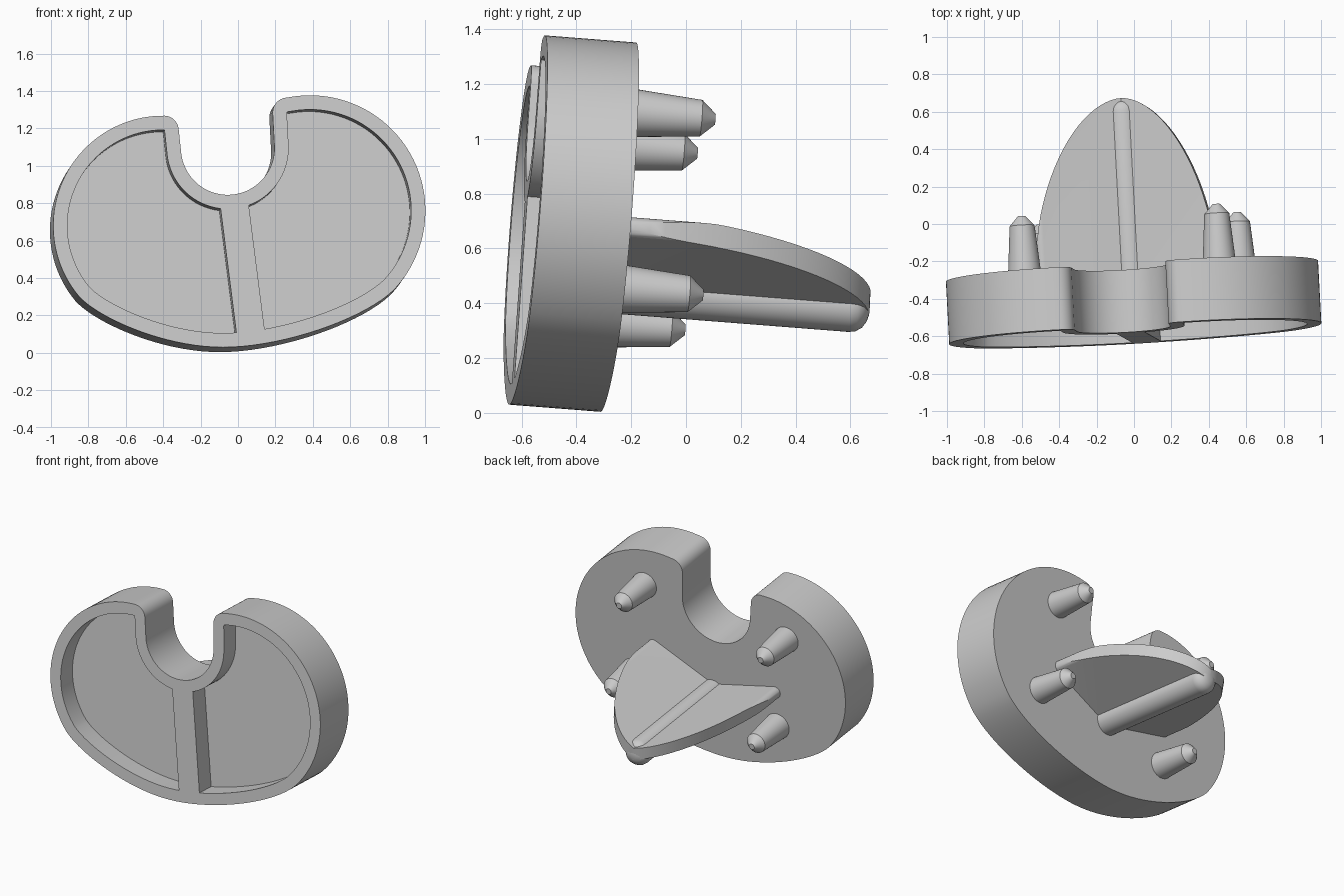
import bpy, bmesh
from math import sin, cos, tan, radians, pi
from mathutils import Vector, Matrix
from mathutils.geometry import interpolate_bezier

if "Cube" in bpy.data.objects:
    bpy.data.objects.remove(bpy.data.objects["Cube"])

# Tilted frame: local x = across, y = depth from the front face, z = up the plate
A, B, Y0 = 0.053, 0.078, -0.643          # front face plane: y = Y0 + A x + B z
ROLL = radians(7)
W = Vector((-A, 1, -B)).normalized()
U = Vector((cos(ROLL), A * cos(ROLL) + B * sin(ROLL), sin(ROLL))).normalized()
V = U.cross(W)
M = Matrix((U, W, V)).transposed().to_4x4()
M.translation = Vector((0.005, Y0 + A * 0.005 + B * 0.476, 0.476))
INV = M.inverted()
THICK, RIM, POCKET = 0.335, 0.076, 0.14


def finish(name, bm):
    bmesh.ops.recalc_face_normals(bm, faces=bm.faces)
    bm.transform(M)
    me = bpy.data.meshes.new(name)
    bm.to_mesh(me)
    bm.free()
    ob = bpy.data.objects.new(name, me)
    bpy.context.collection.objects.link(ob)
    return ob


def prism(name, pts, a, b, vertical=False):
    """Extrude a 2D outline along depth (or along local z if vertical)."""
    bm = bmesh.new()
    place = (lambda p, t: (p[0], p[1], t)) if vertical else (lambda p, t: (p[0], t, p[1]))
    lo, hi = [[bm.verts.new(place(p, t)) for p in pts] for t in (a, b)]
    bm.faces.new(lo)
    bm.faces.new(hi)
    for i in range(len(pts)):
        bm.faces.new((lo[i - 1], lo[i], hi[i], hi[i - 1]))
    return finish(name, bm)


def lathe(name, profile, cx=0, cz=0, n=40):
    """Turn a (radius, depth) profile around an axis along depth."""
    bm = bmesh.new()
    rings = [[bm.verts.new((cx + r * cos(2 * pi * i / n), y, cz + r * sin(2 * pi * i / n)))
              for i in range(n)] for r, y in profile]
    for p, q in zip(rings, rings[1:]):
        for i in range(n):
            bm.faces.new((p[i - 1], p[i], q[i], q[i - 1]))
    bm.faces.new(rings[0])
    bm.faces.new(rings[-1])
    return finish(name, bm)


def boolean(ob, cutter, op):
    m = ob.modifiers.new("cut", 'BOOLEAN')
    m.operation, m.solver, m.object = op, 'EXACT', cutter
    bpy.context.view_layer.objects.active = ob
    bpy.ops.object.modifier_apply(modifier=m.name)
    bpy.data.objects.remove(cutter)


def arc(cx, cz, r, a0, a1, n):
    return [Vector((cx + r * cos(radians(a0 + (a1 - a0) * i / n)),
                    cz + r * sin(radians(a0 + (a1 - a0) * i / n)))) for i in range(n + 1)]


def bezier(*p):
    return [v.to_2d() for v in interpolate_bezier(*[Vector((x, z, 0)) for x, z in p], 20)]


def inset(pts, d):
    out = []
    for i, p in enumerate(pts):
        e = (p - pts[i - 1]).normalized()
        f = (pts[(i + 1) % len(pts)] - p).normalized()
        n = Vector((-e.y - f.y, e.x + f.x)).normalized()
        out.append(p + n * d / max(0.3, n.dot(Vector((-e.y, e.x)))))
    return out


# Kidney outline as seen from the front, counter-clockwise
outline = (arc(0.385, 0.76, 0.617, -40, 100, 40)          # right lobe
           + arc(0.265, 1.285, 0.08, 105, 187, 8)         # right corner
           + arc(-0.055, 1.095, 0.25, 5, -173, 40)        # notch
           + arc(-0.395, 1.19, 0.078, 7, 86, 8)           # left corner
           + arc(-0.40, 0.68, 0.588, 92, 220, 40)         # left lobe
           + bezier((-0.85, 0.302), (-0.75, 0.19), (-0.40, 0.03), (-0.08, 0.03))[1:]
           + bezier((-0.08, 0.03), (0.25, 0.03), (0.717, 0.194), (0.858, 0.363))[1:-1])
local = []
for p in outline:
    q = INV @ Vector((p.x, Y0 + A * p.x + B * p.y, p.y))
    local.append(Vector((q.x, q.z)))

# Base plate with two front pockets split by a rib
plate = prism("base_plate", local, 0, THICK)
pocket = prism("pocket_cutter", inset(local, RIM), -0.1, POCKET)
rib = prism("rib_cutter", [(-0.06, -1), (0.092, -1), (0.092, 1), (-0.06, 1)], -0.2, 0.3)
boolean(pocket, rib, 'DIFFERENCE')
boolean(plate, pocket, 'DIFFERENCE')
parts = [plate]

# Central stem with a domed end
parts.append(lathe("stem", [(0.087, 0.3), (0.087, 1.21), (0.083, 1.235), (0.068, 1.258),
                            (0.045, 1.273), (0.02, 1.28)]))

# Chevron fin: rounded section trimmed to a dome-shaped plan
ANG, H, SPAN, OFF = radians(19), 0.04, 0.49, 0.018
cx = SPAN - H
right = arc(cx, OFF + cx * tan(ANG), H, -71, 109, 14)
section = (right + [Vector((0, OFF + H / cos(ANG)))]
           + [Vector((-p.x, p.y)) for p in reversed(right)]
           + [Vector((0, OFF - H / cos(ANG)))])
fin = prism("fin", section, 0.28, 1.35)
dome = []
for i in range(49):
    t = pi * i / 48
    c = cos(t)
    dome.append((SPAN * (abs(c) ** 1.11) * (1 if c > 0 else -1), THICK + 0.945 * max(sin(t), 0) ** 1.11))
dome += [(-SPAN - 0.001, 0.25), (SPAN + 0.001, 0.25)]
boolean(fin, prism("fin_cutter", dome, -0.5, 0.6, True), 'INTERSECT')
parts.append(fin)

# Four tapered pegs on the back
for name, x, z in (("upper_right", 0.547, 0.584), ("upper_left", -0.503, 0.588),
                   ("lower_right", 0.576, -0.067), ("lower_left", -0.485, -0.065)):
    parts.append(lathe("peg_" + name, [(0.091, 0.3), (0.067, 0.588), (0.02, 0.64)], x, z))

# Smooth shading with sharp edges kept
bpy.ops.object.select_all(action='DESELECT')
for ob in parts:
    ob.select_set(True)
bpy.context.view_layer.objects.active = plate
bpy.ops.object.shade_smooth_by_angle(angle=radians(30))
